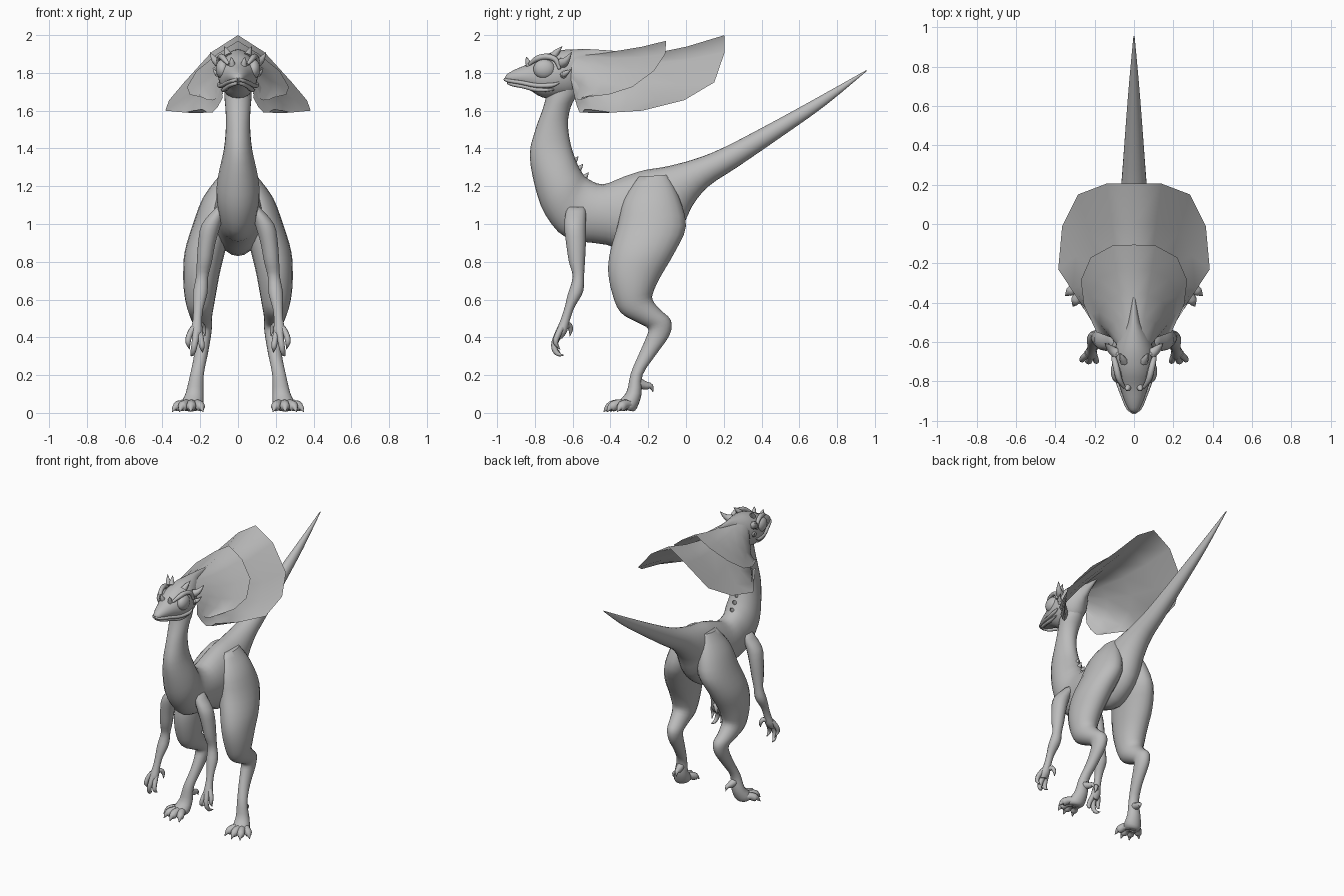
import bpy, bmesh, math
from mathutils import Vector

skin = bpy.data.materials.new("grey_skin")
skin.diffuse_color = (0.5, 0.5, 0.5, 1)


def finish(name, bm, mirror=False, closed=True):
    if closed:
        bmesh.ops.recalc_face_normals(bm, faces=bm.faces)
    mesh = bpy.data.meshes.new(name)
    bm.to_mesh(mesh)
    bm.free()
    mesh.materials.append(skin)
    ob = bpy.data.objects.new(name, mesh)
    bpy.context.collection.objects.link(ob)
    bpy.ops.object.select_all(action='DESELECT')
    ob.select_set(True)
    bpy.context.view_layer.objects.active = ob
    bpy.ops.object.shade_smooth_by_angle(angle=math.radians(50))
    if mirror:
        mod = ob.modifiers.new("mirror", 'MIRROR')
        mod.merge_threshold = 0.0005
    return ob


def smooth_rows(rows, steps):
    """Catmull-Rom interpolation of rows of numbers."""
    out = []
    for i in range(len(rows) - 1):
        a, b, c, d = (rows[max(0, min(len(rows) - 1, i + k))] for k in (-1, 0, 1, 2))
        for s in range(steps):
            t = s / steps
            out.append([0.5 * (2 * q + (r - p) * t + (2 * p - 5 * q + 4 * r - w) * t * t
                               + (3 * q - p - 3 * r + w) * t ** 3)
                        for p, q, r, w in zip(a, b, c, d)])
    return out + [list(rows[-1])]


def skin_rings(bm, rings):
    loops = [[bm.verts.new(p) for p in ring] for ring in rings]
    n = len(loops[0])
    for a, b in zip(loops, loops[1:]):
        for i in range(n):
            j = (i + 1) % n
            bm.faces.new((a[i], a[j], b[j], b[i]))
    bm.faces.new(loops[0])
    bm.faces.new(loops[-1])


def loft(name, rows, mirror=False, sides=20, steps=3):
    """Rows: edge point (y, z), opposite edge point (y, z), centre x, half width."""
    rings = []
    for ay, az, by, bz, cx, hx in smooth_rows(rows, steps):
        mid = Vector((cx, (ay + by) / 2, (az + bz) / 2))
        half = Vector((0, (ay - by) / 2, (az - bz) / 2))
        rings.append([mid + half * math.cos(2 * math.pi * k / sides)
                      + Vector((hx, 0, 0)) * math.sin(2 * math.pi * k / sides)
                      for k in range(sides)])
    bm = bmesh.new()
    skin_rings(bm, rings)
    return finish(name, bm, mirror)


def tubes(name, paths, mirror=True, sides=8, steps=3):
    """Paths of (x, y, z, radius) points: claws, fingers, horns and ridges."""
    bm = bmesh.new()
    for path in paths:
        pts = smooth_rows(path, steps)
        rings = []
        for i, p in enumerate(pts):
            nxt, prv = pts[min(i + 1, len(pts) - 1)], pts[max(i - 1, 0)]
            d = (Vector(nxt[:3]) - Vector(prv[:3])).normalized()
            ref = Vector((1, 0, 0)) if abs(d.x) < 0.8 else Vector((0, 0, 1))
            u = d.cross(ref).normalized()
            v = d.cross(u)
            r = max(p[3], 0.001)
            rings.append([Vector(p[:3]) + r * (u * math.cos(2 * math.pi * k / sides)
                          + v * math.sin(2 * math.pi * k / sides)) for k in range(sides)])
        skin_rings(bm, rings)
    return finish(name, bm, mirror)


def frill(name, root, rim, sag, steps=4):
    """Thin open sheet from the back of the head to its rim."""
    bm = bmesh.new()
    grid = []
    for a, b in zip(root, rim):
        grid.append([])
        for s in range(steps + 1):
            p = Vector(a).lerp(Vector(b), s / steps)
            p.z -= sag * math.sin(math.pi * s / steps)
            grid[-1].append(bm.verts.new(p))
    for a, b in zip(grid, grid[1:]):
        for s in range(steps):
            bm.faces.new((a[s], a[s + 1], b[s + 1], b[s]))
    finish(name, bm, True, closed=False)


# tail, trunk and neck in one sweep
loft("body", [
    (.955, 1.815, .955, 1.808, 0, .003), (.70, 1.672, .735, 1.625, 0, .025),
    (.45, 1.535, .50, 1.458, 0, .044), (.20, 1.405, .27, 1.30, 0, .062),
    (.05, 1.345, .12, 1.20, 0, .077), (-.10, 1.305, .03, 1.09, 0, .10),
    (-.22, 1.285, -.05, .93, 0, .12), (-.33, 1.25, -.22, .83, 0, .13),
    (-.44, 1.21, -.42, .89, 0, .12), (-.52, 1.24, -.63, .925, 0, .105),
    (-.555, 1.28, -.745, 1.05, 0, .115), (-.58, 1.33, -.80, 1.20, 0, .103),
    (-.61, 1.42, -.827, 1.37, 0, .075), (-.625, 1.53, -.797, 1.50, 0, .064),
    (-.61, 1.62, -.765, 1.59, 0, .066), (-.57, 1.70, -.745, 1.655, 0, .072),
    (-.56, 1.79, -.73, 1.73, 0, .07)], sides=24)

# skull tapering from the keel to the snout
loft("head", [
    (-.36, 1.915, -.36, 1.90, 0, .005), (-.50, 1.925, -.51, 1.80, 0, .035),
    (-.58, 1.925, -.58, 1.69, 0, .08), (-.66, 1.92, -.67, 1.665, 0, .103),
    (-.75, 1.895, -.76, 1.67, 0, .10), (-.83, 1.85, -.83, 1.71, 0, .072),
    (-.90, 1.82, -.90, 1.735, 0, .047), (-.945, 1.795, -.945, 1.75, 0, .025),
    (-.958, 1.775, -.958, 1.765, 0, .006)], sides=24)

# eyes
bm = bmesh.new()
bmesh.ops.create_uvsphere(bm, u_segments=20, v_segments=12, radius=1)
for v in bm.verts:
    v.co = Vector((.082 + v.co.x * .036, -.75 + v.co.y * .058, 1.82 + v.co.z * .052))
finish("eye", bm, True)

# lips, brows, horns and nose bumps
tubes("lips", [
    [(0, -.957, 1.765, .010), (.03, -.935, 1.758, .010), (.057, -.87, 1.748, .011),
     (.085, -.79, 1.733, .012), (.10, -.71, 1.735, .012), (.10, -.67, 1.75, .004)],
    [(0, -.94, 1.748, .010), (.03, -.915, 1.738, .010), (.05, -.86, 1.728, .011),
     (.075, -.78, 1.71, .012), (.088, -.70, 1.71, .004)]])
tubes("brow", [[(.05, -.83, 1.845, .008), (.075, -.79, 1.875, .015),
                (.088, -.74, 1.886, .016), (.10, -.69, 1.87, .014),
                (.107, -.67, 1.82, .008)]])
tubes("horns", [
    [(.085, -.66, 1.85, .03), (.12, -.635, 1.865, .02), (.148, -.605, 1.91, .001)],
    [(.05, -.70, 1.89, .022), (.06, -.68, 1.915, .014), (.072, -.655, 1.94, .001)],
    [(.09, -.65, 1.79, .022), (.115, -.635, 1.80, .013), (.13, -.605, 1.82, .001)],
    [(.03, -.83, 1.84, .018), (.033, -.84, 1.865, .011), (.036, -.845, 1.885, .001)]])

# two overlapping frill sheets
root = [(0, -.61, 1.915), (.03, -.61, 1.905), (.06, -.61, 1.88), (.082, -.61, 1.84),
        (.09, -.61, 1.79), (.09, -.60, 1.74), (.08, -.59, 1.69)]
frill("large_frill", [(x, y, z - .02) for x, y, z in root], [
    (0, .205, 2.0), (.14, .205, 1.91), (.285, .15, 1.75), (.365, -.01, 1.655),
    (.385, -.23, 1.60), (.28, -.39, 1.59), (.19, -.535, 1.61)], .05)
frill("small_frill", root[:5] + root[6:], [
    (0, -.105, 1.97), (.11, -.11, 1.90), (.22, -.17, 1.81), (.27, -.285, 1.725),
    (.255, -.41, 1.685), (.19, -.55, 1.67)], .025)

# small spines at the base of the neck
tubes("neck_spines", [[(0, y + -.02, z - .02, .022), (0, y, z, .012), (0, y + .015, z + .018, .001)]
                      for y, z in ((-.585, 1.34), (-.56, 1.30), (-.53, 1.255))], mirror=False)

# hind legs: thigh, shank and foot
loft("hind_leg", [
    (-.25, 1.25, -.10, 1.26, .07, .03), (-.33, 1.13, -.04, 1.15, .10, .085),
    (-.36, 1.00, 0, .99, .135, .105), (-.40, .86, -.06, .85, .175, .107),
    (-.412, .75, -.13, .73, .193, .097), (-.39, .63, -.167, .655, .20, .086),
    (-.345, .53, -.178, .60, .20, .072), (-.25, .475, -.135, .545, .195, .058),
    (-.20, .445, -.08, .49, .187, .05), (-.215, .39, -.088, .41, .187, .043),
    (-.25, .31, -.165, .30, .197, .036), (-.292, .21, -.23, .20, .217, .036),
    (-.315, .11, -.235, .10, .23, .047), (-.36, .06, -.26, .025, .245, .06),
    (-.375, .03, -.28, .008, .25, .045)], True)


def toe(base, tip):
    p = [Vector(base).lerp(Vector(tip), t) for t in (0, .4, .7, .82, 1)]
    return [(q.x, q.y, z, r) for q, z, r in
            zip(p, (.04, .045, .033, .028, .004), (.03, .026, .026, .016, .001))]


tubes("toes", [toe((.23, -.31, 0), (.185, -.42, 0)), toe((.245, -.32, 0), (.25, -.437, 0)),
               toe((.26, -.32, 0), (.31, -.42, 0)), toe((.26, -.29, 0), (.35, -.365, 0)),
               [(.22, -.26, .16, .03), (.21, -.215, .145, .022),
                (.205, -.185, .14, .014), (.20, -.175, .11, .001)]])

# arms and fingers
loft("arm", [
    (-.63, 1.09, -.53, 1.09, .085, .03), (-.645, 1.0, -.53, 1.0, .14, .052),
    (-.635, .90, -.53, .90, .165, .047), (-.62, .80, -.535, .80, .178, .041),
    (-.60, .72, -.54, .72, .19, .033), (-.625, .63, -.545, .64, .20, .039),
    (-.645, .55, -.59, .56, .21, .027), (-.665, .49, -.615, .49, .215, .025),
    (-.69, .43, -.63, .43, .22, .032), (-.69, .395, -.655, .395, .222, .02)], True, sides=14)
tubes("fingers", [
    [(.22, -.67, .43, .02), (.228, -.695, .375, .017), (.235, -.695, .335, .015),
     (.242, -.675, .31, .011), (.25, -.645, .305, .001)],
    [(.205, -.66, .43, .018), (.195, -.69, .38, .016), (.19, -.695, .345, .013),
     (.188, -.665, .32, .001)],
    [(.235, -.66, .45, .018), (.258, -.68, .41, .016), (.264, -.69, .37, .013),
     (.255, -.665, .335, .001)],
    [(.21, -.64, .46, .02), (.192, -.62, .465, .016), (.18, -.61, .44, .012),
     (.175, -.615, .405, .001)]])
